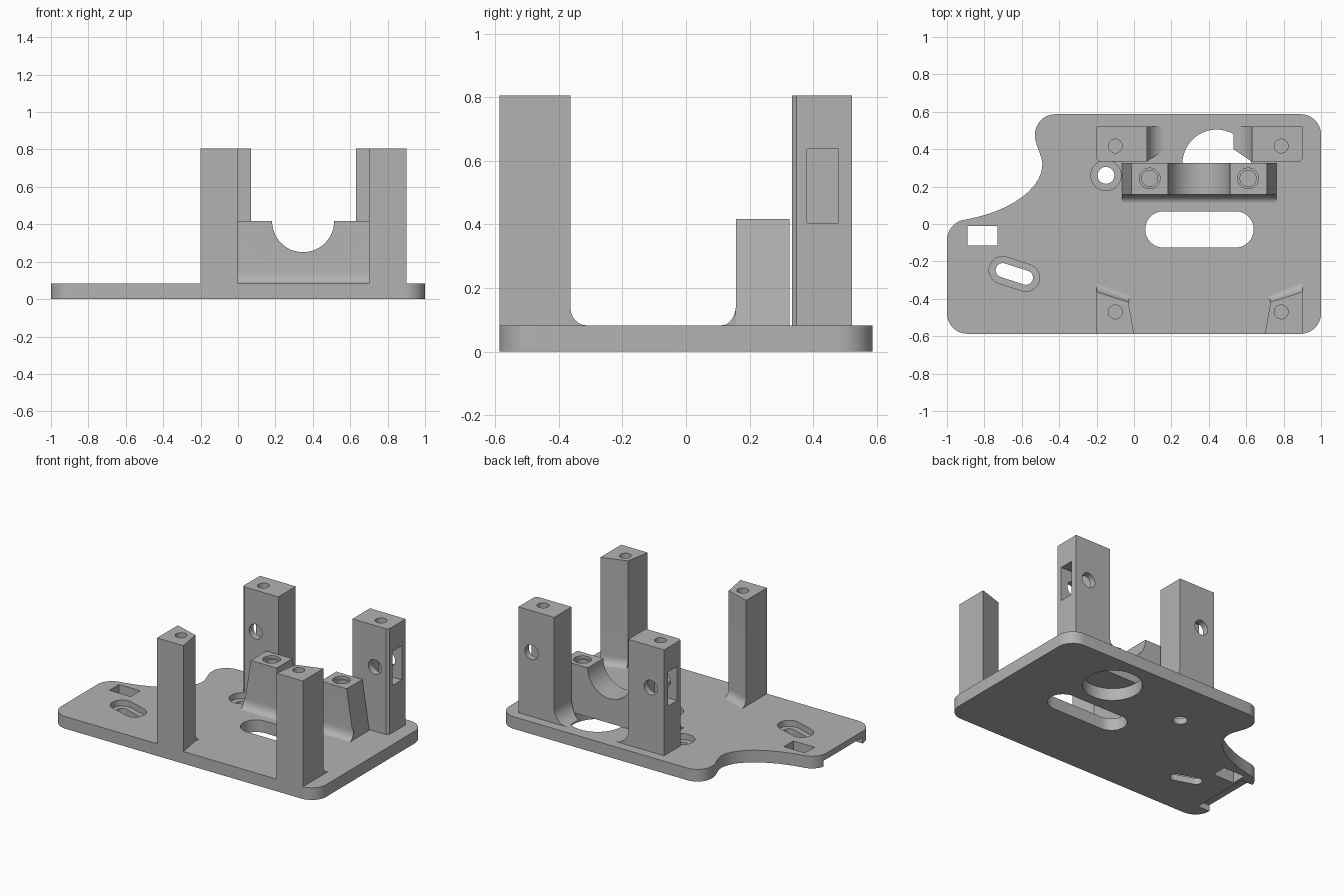
import bpy, bmesh
from math import sin, cos, pi, radians
from mathutils import Vector
from mathutils.geometry import interpolate_bezier

cube = bpy.data.objects.get("Cube")
if cube:
    bpy.data.objects.remove(cube, do_unlink=True)

grey = bpy.data.materials.new("plain grey")
grey.use_nodes = True
grey.diffuse_color = (0.45, 0.45, 0.45, 1)
grey.node_tree.nodes["Principled BSDF"].inputs["Base Color"].default_value = (0.45, 0.45, 0.45, 1)

T = 0.083    # plate thickness
Y = 0.587    # half depth of the plate
TOP = 0.805  # post height


def loft(name, start, end):
    """Solid between two matching rings of 3D points."""
    bm = bmesh.new()
    a = [bm.verts.new(p) for p in start]
    b = [bm.verts.new(p) for p in end]
    bm.faces.new(a)
    bm.faces.new(b)
    for i in range(len(a)):
        j = (i + 1) % len(a)
        bm.faces.new((a[i], a[j], b[j], b[i]))
    bmesh.ops.recalc_face_normals(bm, faces=bm.faces)
    mesh = bpy.data.meshes.new(name)
    bm.to_mesh(mesh)
    bm.free()
    mesh.materials.append(grey)
    obj = bpy.data.objects.new(name, mesh)
    bpy.context.scene.collection.objects.link(obj)
    return obj


def prism(name, pts, lo, hi, axis="z"):
    """Extrude a 2D profile along one axis."""
    place = {"x": lambda u, v, w: (w, u, v),
             "y": lambda u, v, w: (u, w, v),
             "z": lambda u, v, w: (u, v, w)}[axis]
    return loft(name, [place(u, v, lo) for u, v in pts], [place(u, v, hi) for u, v in pts])


def arc(cx, cy, r, a0, a1, n=12):
    angles = [radians(a0 + (a1 - a0) * i / n) for i in range(n + 1)]
    return [(cx + r * cos(a), cy + r * sin(a)) for a in angles]


def circle(cx, cy, r):
    return arc(cx, cy, r, 0, 352.5, 47)


def rect(x0, x1, y0, y1):
    return [(x0, y0), (x1, y0), (x1, y1), (x0, y1)]


def slot(cx, cy, half, r, turn=0):
    dx, dy = half * cos(radians(turn)), half * sin(radians(turn))
    return (arc(cx + dx, cy + dy, r, turn - 90, turn + 90, 20)
            + arc(cx - dx, cy - dy, r, turn + 90, turn + 270, 20))


def fillet(a, b, off_a, off_b, height):
    """Concave foot running from a to b, spreading by the offsets."""
    prof = [(0, 0)] + [(1 - sin(t), 1 - cos(t)) for t in (i * pi / 20 for i in range(11))]

    def ring(p, off):
        return [(p[0] + off[0] * u, p[1] + off[1] * u, T + height * v) for u, v in prof]
    return loft("foot", ring(a, off_a), ring(b, off_b))


def combine(obj, other, op):
    mod = obj.modifiers.new(op, "BOOLEAN")
    mod.operation, mod.solver, mod.object = op, "EXACT", other
    bpy.ops.object.select_all(action="DESELECT")
    bpy.context.view_layer.objects.active = obj
    obj.select_set(True)
    bpy.ops.object.modifier_apply(modifier=mod.name)
    bpy.data.objects.remove(other, do_unlink=True)


def cut(obj, pts, lo, hi, axis="z"):
    combine(obj, prism("cutter", pts, lo, hi, axis), "DIFFERENCE")


# Base plate with rounded corners and a swept notch
R = 0.11
sweep = interpolate_bezier(Vector((-0.91, 0.022)), Vector((-0.66, 0.065)),
                           Vector((-0.49, 0.19)), Vector((-0.49, 0.32)), 20)
sweep += interpolate_bezier(Vector((-0.49, 0.32)), Vector((-0.49, 0.37)),
                            Vector((-0.53, 0.42)), Vector((-0.53, Y - R)), 10)[1:-1]
outline = (arc(-1 + R, -Y + R, R, 180, 270) + arc(1 - R, -Y + R, R, 270, 360)
           + arc(1 - R, Y - R, R, 0, 90) + arc(-0.42, Y - R, R, 90, 180)
           + [tuple(p) for p in reversed(sweep)] + arc(-1 + R, -0.086, R, 104, 180))
plate = prism("base_plate", outline, 0, T)

# Plate openings: long slot, round window, cable hole, stepped hole and slot
for pts in (slot(0.35, -0.029, 0.193, 0.097), circle(0.442, 0.322, 0.183),
            rect(-0.89, -0.73, -0.115, -0.012),
            circle(-0.15, 0.26, 0.045), slot(-0.64, -0.267, 0.065, 0.038, -18)):
    cut(plate, pts, -0.1, 0.2)
for pts in (circle(-0.15, 0.26, 0.081), slot(-0.64, -0.267, 0.065, 0.073, -18)):
    cut(plate, pts, 0.042, 0.2)
# Underside recess along the short edge
cut(plate, rect(-1.1, -0.91, -0.475, -0.06), -0.1, 0.042)

# Posts, mirrored about the centre line of the cradle
parts = [plate]
for side in ("right", "left"):
    def m(x):
        return x if side == "right" else 0.7 - x

    def sgn(x):
        return x if side == "right" else -x

    def span(a, b):
        return sorted((m(a), m(b)))

    hole_x = -0.1 if side == "right" else 0.787

    # Front post: skewed four-sided column with a foot behind
    quad = [(-0.2, -Y), (0, -Y), (-0.03, -0.417), (-0.2, -0.363)]
    front = prism("front_post_" + side, [(m(x), y) for x, y in quad], T, TOP)
    combine(front, fillet((m(-0.2), -0.363), (m(-0.03), -0.417),
                          (0, 0.05), (sgn(0.01), 0.035), 0.055), "UNION")
    cut(front, circle(hole_x, -0.47, 0.037), TOP - 0.25, TOP + 0.1)

    # Back post: chamfered column with an inner foot, bolt hole and side pocket
    shape = [(-0.2, 0.347), (-0.185, 0.334), (0.07, 0.334), (0.07, 0.522), (-0.2, 0.522)]
    back = prism("back_post_" + side, [(m(x), y) for x, y in shape], T, TOP)
    combine(back, fillet((m(0.07), 0.334), (m(0.07), 0.522),
                         (sgn(0.097), 0.065), (sgn(0.097), 0), 0.1), "UNION")
    cut(back, circle(hole_x, 0.417, 0.037), TOP - 0.25, TOP + 0.1)
    cut(back, circle(m(-0.1), 0.522, 0.05), 0.2, 0.7, "y")
    cut(back, rect(0.38, 0.48, 0.405, 0.638), *span(-0.3, -0.03), "x")
    parts += [front, back]

# Cradle block with tapered ends, round saddle and front foot
H = 0.417
saddle = arc(0.348, H, 0.166, 360, 180, 32)
profile = [(-0.065, T), (0.763, T), (0.71, H)] + saddle + [(-0.014, H)]
block = prism("cradle_block", profile, 0.157, 0.326, "y")
combine(block, fillet((-0.065, 0.157), (0.763, 0.157), (0, -0.045), (0, -0.045), 0.065), "UNION")
for x in (0.084, 0.61):
    cut(block, circle(x, 0.244, 0.043), H - 0.2, H + 0.1)
    cut(block, circle(x, 0.244, 0.055), H - 0.02, H + 0.1)
parts.append(block)

# Smooth the curved walls, keep the edges sharp
bpy.ops.object.select_all(action="DESELECT")
for obj in parts:
    obj.select_set(True)
bpy.context.view_layer.objects.active = plate
bpy.ops.object.shade_smooth_by_angle(angle=radians(25))
